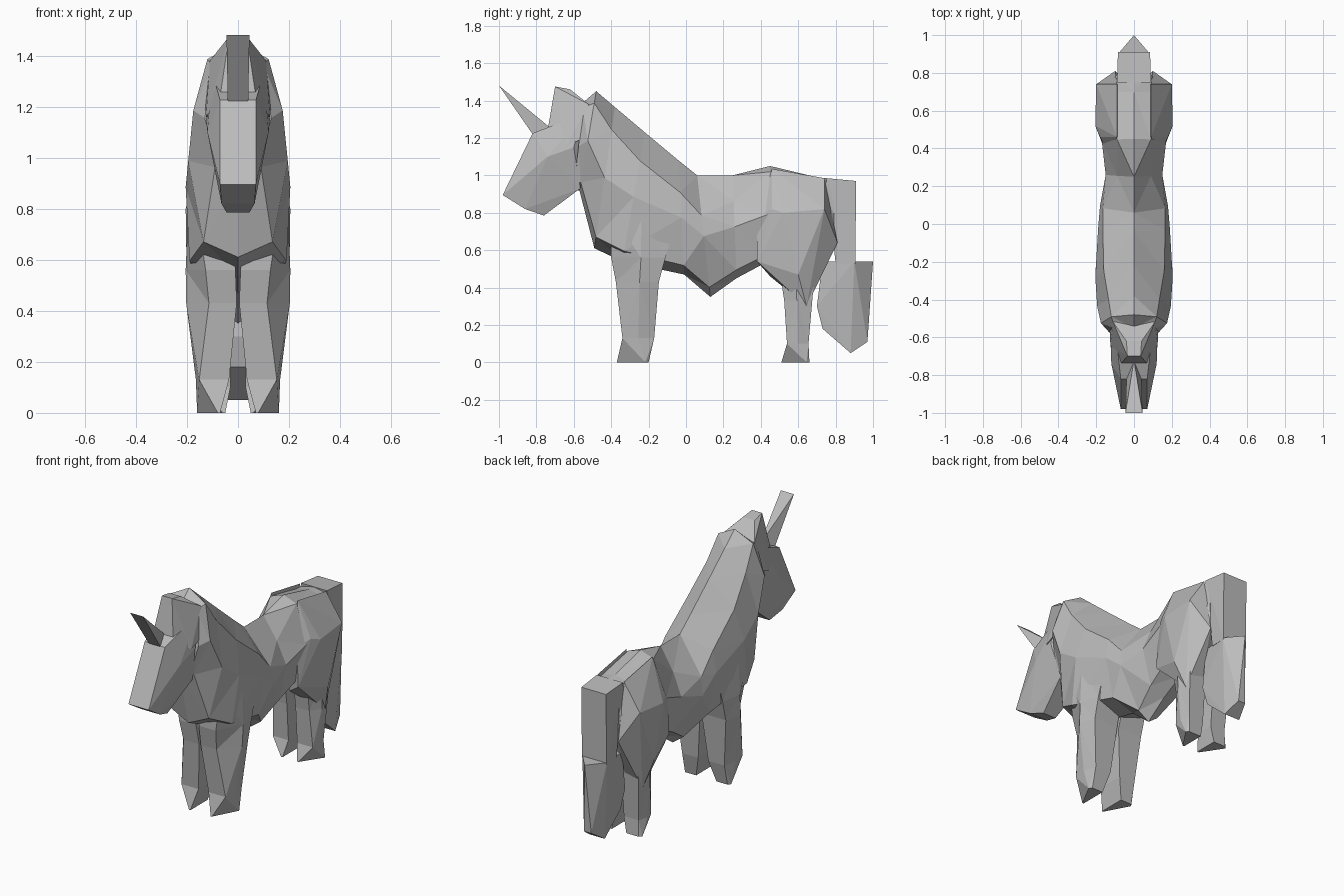
import bpy
import bmesh

default = bpy.data.objects.get("Cube")
if default:
    bpy.data.objects.remove(default, do_unlink=True)

grey = bpy.data.materials.new("plain_grey")
grey.use_nodes = True
colour = (0.5, 0.5, 0.5, 1)
grey.diffuse_color = colour
grey.node_tree.nodes["Principled BSDF"].inputs["Base Color"].default_value = colour


def finish(name, bm):
    """Turn a bmesh into a faceted grey object."""
    bmesh.ops.triangulate(bm, faces=bm.faces[:])
    bmesh.ops.recalc_face_normals(bm, faces=bm.faces[:])
    mesh = bpy.data.meshes.new(name)
    bm.to_mesh(mesh)
    bm.free()
    mesh.materials.append(grey)
    obj = bpy.data.objects.new(name, mesh)
    bpy.context.collection.objects.link(obj)
    return obj


def loft(name, rings):
    """Skin a closed tube through rings of equal point count."""
    bm = bmesh.new()
    loops = [[bm.verts.new(p) for p in ring] for ring in rings]
    count = len(loops[0])
    for a, b in zip(loops, loops[1:]):
        for i in range(count):
            j = (i + 1) % count
            bm.faces.new((a[i], a[j], b[j], b[i]))
    bm.faces.new(loops[0])
    bm.faces.new(loops[-1])
    return finish(name, bm)


def hull(name, points, sides=(1, -1)):
    """Convex solid from left-side points, repeated on the given sides."""
    bm = bmesh.new()
    for x, y, z in points:
        for side in (sides if x else (1,)):
            bm.verts.new((side * x, y, z))
    bmesh.ops.convex_hull(bm, input=bm.verts[:])
    loose = [v for v in bm.verts if not v.link_faces]
    bmesh.ops.delete(bm, geom=loose, context="VERTS")
    return finish(name, bm)


def body_ring(top, bottom, ridge, upper, middle, lower):
    """Eight-sided section; ridge is how far down the roof edge lies."""
    half = ((ridge, upper), (max(0.5, ridge + 0.15), middle), (0.92, lower))

    def at(x, f):
        return (x, *(t + (b - t) * f for t, b in zip(top, bottom)))

    left = [at(w, f) for f, w in half]
    right = [at(-w, f) for f, w in reversed(half)]
    return [at(0, 0)] + left + [at(0, 1)] + right


def leg_ring(side, z, front, back, inner, outer, corner, rear):
    """Five-sided leg section; corner and rear place the outer edges."""
    span_x, span_y = outer - inner, back - front
    plan = ((inner, front), (inner + span_x * corner, front),
            (outer, front + span_y * rear),
            (inner + span_x * 0.85, back), (inner, back))
    return [(side * x, y, z) for x, y in plan]


# Torso and roof-shaped mane, from rump to throat
torso = [
    ((.79, .98), (.79, .62), .05, .085, .09, .08),
    ((.70, .99), (.70, .50), .05, .10, .17, .12),
    ((.45, 1.05), (.42, .53), .06, .09, .17, .12),
    ((.25, 1.0), (.27, .45), .25, .09, .15, .10),
    ((.06, 1.0), (.13, .35), .33, .165, .18, .07),
    ((-.04, 1.08), (-.01, .47), .28, .165, .19, .15),
    ((-.22, 1.23), (-.34, .54), .22, .16, .205, .19),
    ((-.38, 1.365), (-.49, .61), .16, .135, .195, .135),
    ((-.48, 1.45), (-.57, .92), .12, .12, .175, .09),
    ((-.55, 1.39), (-.60, .92), .06, .10, .13, .08),
]
loft("torso_and_neck", [body_ring(*s) for s in torso])

# Wedge-shaped head
hull("head", [
    (.10, -.55, 1.33), (.125, -.60, 1.15), (.08, -.565, .93),
    (.08, -.74, 1.235), (.07, -.82, 1.225), (.12, -.74, 1.10),
    (.07, -.98, .895), (.065, -.86, .82), (.045, -.76, .785),
])

# Forelock tuft on the poll
hull("forelock", [
    (.035, -.70, 1.475), (.04, -.62, 1.46), (.07, -.74, 1.24),
    (.125, -.64, 1.16), (.11, -.52, 1.38), (.13, -.54, 1.2),
])

# Horn with a flat, wide tip
hull("horn", [(.045, -1, 1.48), (.04, -.82, 1.22), (0, -.72, 1.25)])

# Haunches and legs, from hip or shoulder to hoof
haunch = [
    (.09, .46, 1.035), (.09, .74, .985), (.20, .74, .82),
    (.18, .46, .82), (.205, .52, .80), (.14, .38, .78), (.15, .38, .54),
    (.20, .60, .47), (.10, .81, .64), (.09, .76, .83),
    (.15, .645, .30), (.04, .645, .32), (.04, .45, .46), (.03, .75, .58),
]
front_leg = [
    (.80, -.40, -.04, .03, .195, .8, .45),
    (.56, -.40, -.11, .01, .205, .6, .55),
    (.43, -.375, -.145, .005, .203, .55, .55),
    (.13, -.34, -.17, .035, .165, .9, .5),
    (0, -.37, -.20, .07, .16, .1, .9),
]
hind_leg = [
    (.50, .50, .69, .03, .17, .7, .45),
    (.33, .525, .675, .03, .165, .7, .45),
    (.10, .54, .655, .03, .15, .9, .5),
    (0, .51, .66, .05, .15, .1, .9),
]
for side, label in ((1, "left"), (-1, "right")):
    hull(f"{label}_haunch", haunch, (side,))
    for part, stations in (("front_leg", front_leg), ("hind_leg", hind_leg)):
        loft(f"{label}_{part}", [leg_ring(side, *s) for s in stations])

# Tail in two blocks: dock and hanging brush
hull("tail_dock", [
    (.09, .75, .985), (.085, .91, .97), (.085, .905, .53), (.08, .80, .53),
])
hull("tail_brush", [
    (.07, .73, .54), (.085, .90, .54), (0, 1, .54),
    (.07, .70, .30), (.06, .73, .18), (.055, .88, .05), (.025, .97, .11),
])
